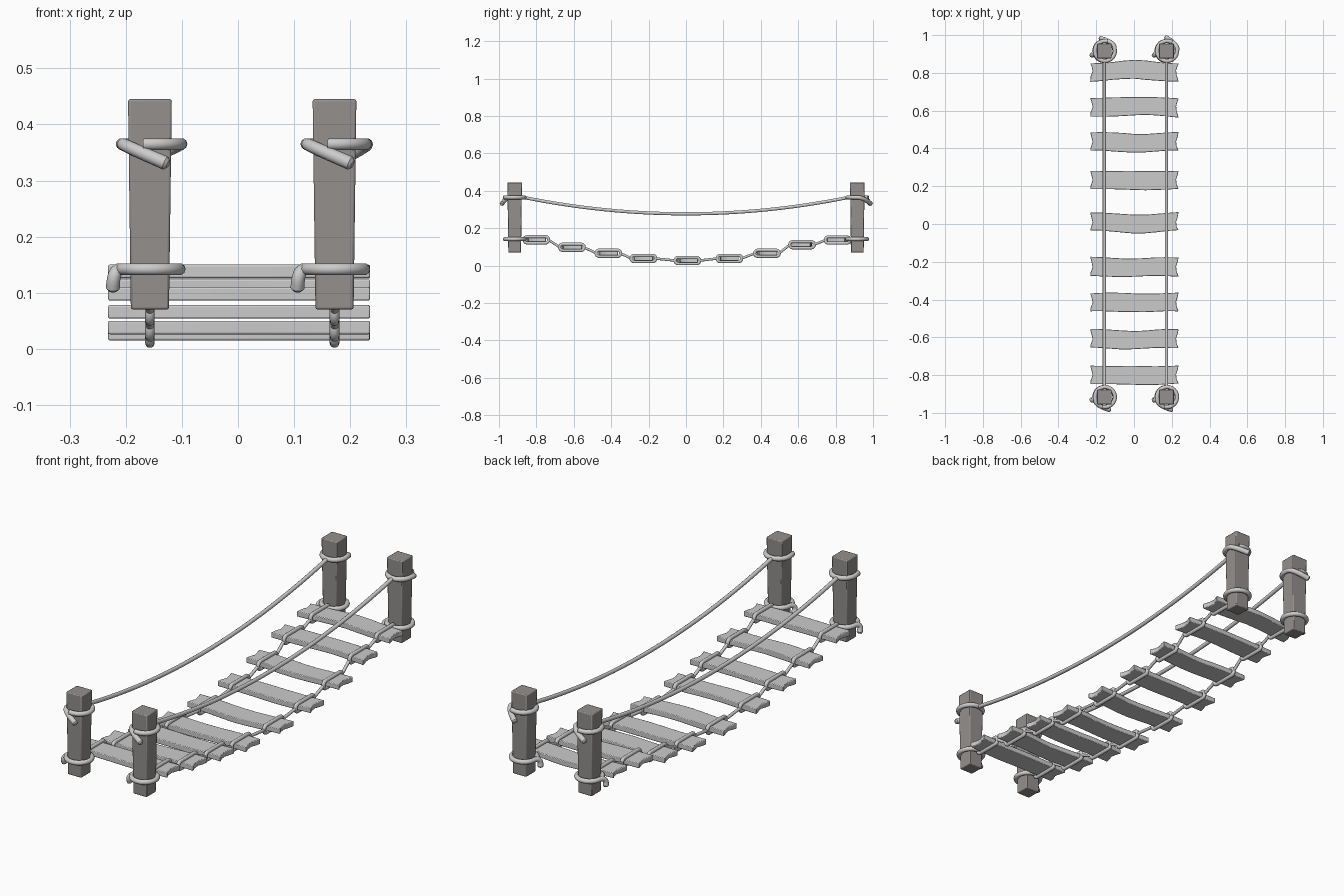
import bpy, bmesh, math, random
from mathutils import Vector

if "Cube" in bpy.data.objects:
    bpy.data.objects.remove(bpy.data.objects["Cube"])

random.seed(4)
POST_Y = 0.916
SIDES = {"left": -0.157, "right": 0.172}
wood = bpy.data.materials.new("post_wood")
wood.diffuse_color = (0.3, 0.28, 0.27, 1)
wood.use_nodes = True
wood.node_tree.nodes["Principled BSDF"].inputs["Base Color"].default_value = wood.diffuse_color


def finish(ob):
    bpy.ops.object.select_all(action='DESELECT')
    ob.select_set(True)
    bpy.context.view_layer.objects.active = ob
    if ob.type == 'CURVE':
        bpy.ops.object.convert(target='MESH')
    bpy.ops.object.shade_smooth_by_angle(angle=math.radians(40))


def rope(name, pts, r, cyclic=False, radii=None):
    cu = bpy.data.curves.new(name, 'CURVE')
    cu.dimensions = '3D'
    cu.bevel_depth = r
    cu.bevel_resolution = 3
    cu.use_fill_caps = True
    sp = cu.splines.new('POLY')
    sp.points.add(len(pts) - 1)
    for i, p in enumerate(pts):
        sp.points[i].co = (*p, 1)
        sp.points[i].radius = radii[i] if radii else 1
    sp.use_cyclic_u = cyclic
    ob = bpy.data.objects.new(name, cu)
    bpy.context.collection.objects.link(ob)
    finish(ob)


def mesh_object(name, bm, bevel, mat=None):
    bmesh.ops.recalc_face_normals(bm, faces=bm.faces)
    me = bpy.data.meshes.new(name)
    bm.to_mesh(me)
    bm.free()
    if mat:
        me.materials.append(mat)
    ob = bpy.data.objects.new(name, me)
    bpy.context.collection.objects.link(ob)
    b = ob.modifiers.new("bevel", 'BEVEL')
    b.width = bevel
    b.segments = 2
    b.limit_method = 'ANGLE'
    finish(ob)


def post(name, x, y):
    # square timber, wider towards the top
    bm = bmesh.new()
    bmesh.ops.create_cube(bm, size=1)
    for v in bm.verts:
        w = 0.078 if v.co.z > 0 else 0.068
        v.co = (x + v.co.x * w, y + v.co.y * w, 0.445 if v.co.z > 0 else 0.07)
    mesh_object(name, bm, 0.004, wood)


def lashing(name, x, y, z, start, sweep, tail, turn=0):
    # one turn around the post followed by a loose, thickening tail
    pts = []
    for i in range(29):
        a = math.radians(start + sweep * i / 28)
        pts.append(Vector((0.053 * math.cos(a), 0.053 * math.sin(a), 0)))
    radii = [1] * 29
    end = pts[-1].copy()
    a = math.radians(start + sweep)
    ctrl = end + 0.03 * Vector((-math.sin(a), math.cos(a), 0)) \
        + 0.012 * Vector((math.cos(a), math.sin(a), 0))
    for i in range(1, 9):
        t = i / 8
        pts.append(end * (1 - t) ** 2 + ctrl * 2 * t * (1 - t) + Vector(tail) * t * t)
        radii.append(1 + 0.15 * t)
    pts.append(pts[-1] + (pts[-1] - pts[-2]).normalized() * 0.005)
    radii.append(0.7)
    c, s = math.cos(math.radians(turn)), math.sin(math.radians(turn))
    pts = [(x + p.x * c - p.y * s, y + p.x * s + p.y * c, z + p.z) for p in pts]
    rope(name, pts, 0.0108, radii=radii)


def plank(name, y, z):
    # worn board: wavy long edges and hollowed ends
    n, h = 9, 0.012
    bend = random.uniform(-0.007, 0.007)
    ph = random.uniform(0, 6)
    xs = [-0.232 + 0.468 * i / (n - 1) for i in range(n)]

    def edge(x, side):
        return (y + side * (0.049 + 0.003 * math.sin(x * 17 + ph + side))
                + bend * math.cos(x * 13) + random.uniform(-.001, .001))
    outline = [(x, edge(x, -1)) for x in xs]
    outline += [(0.226, y - 0.022), (0.223, y + 0.004), (0.231, y + 0.028)]
    outline += [(x, edge(x, 1)) for x in reversed(xs)]
    outline += [(-0.225, y + 0.026), (-0.219, y), (-0.229, y - 0.027)]
    bm = bmesh.new()
    f = bm.faces.new([bm.verts.new((px, py, z - h)) for px, py in outline])
    top = bmesh.ops.extrude_face_region(bm, geom=[f])["geom"]
    bmesh.ops.translate(bm, vec=(0, 0, 2 * h),
                        verts=[v for v in top if isinstance(v, bmesh.types.BMVert)])
    mesh_object(name, bm, 0.003)


# planks along the sagging deck
deck = [(-0.80, .138), (-0.61, .098), (-0.415, .066), (-0.228, .038), (0.007, .027),
        (0.232, .038), (0.433, .066), (0.62, .112), (0.81, .137)]
for i, (y, z) in enumerate(deck):
    plank(f"plank_{i + 1}", y, z)

for side, x in SIDES.items():
    # posts with upper and lower lashings
    for end, s in (("front", -1), ("back", 1)):
        y = s * POST_Y
        post(f"{end}_{side}_post", x, y)
        turn = 0 if s < 0 else (180 if side == "left" else 165)
        lashing(f"{end}_{side}_upper_lashing", x + 0.003, y, 0.365,
                255, 300, (0.025, -0.068, -0.034), turn)
        lashing(f"{end}_{side}_lower_lashing", x, y, 0.142,
                190, 350, (-0.066, -0.012 if s < 0 else -0.022, -0.034))

    # handrail rope
    N = 32
    ys = [-0.87 + 1.74 * i / N for i in range(N + 1)]
    rope(f"{side}_handrail_rope", [(x, y, 0.277 + 0.088 * (y / 0.87) ** 2) for y in ys], 0.009)

    # flattened rope loops around each plank
    for i, (y, z) in enumerate(deck):
        pts = []
        for sgn in (1, -1):
            for k in range(9):
                a = math.radians(-90 + 180 * k / 8)
                pts.append((x, y + sgn * (0.05 + 0.016 * math.cos(a)),
                            z + sgn * 0.017 * math.sin(a)))
        rope(f"{side}_plank_loop_{i + 1}", pts, 0.0085, cyclic=True)

    # short ropes linking the loops and the posts
    stops = [(-0.93, .142)] + deck + [(0.93, .142)]
    for i, ((y0, z0), (y1, z1)) in enumerate(zip(stops, stops[1:])):
        rope(f"{side}_link_rope_{i + 1}", [(x, y0 + 0.064, z0), (x, y1 - 0.064, z1)], 0.007)
